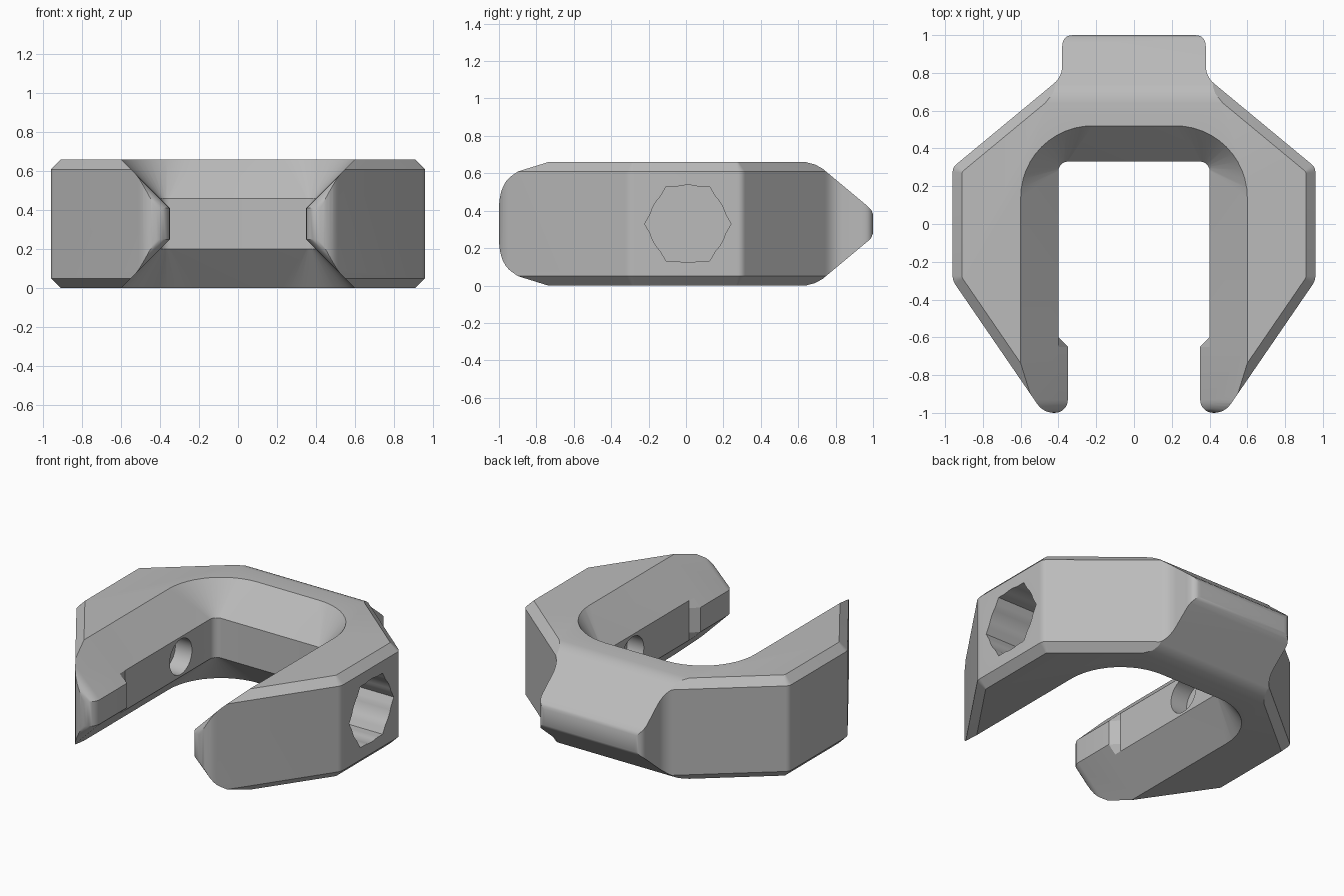
import bpy, bmesh
from math import sin, cos, pi, radians
from mathutils import Vector

if "Cube" in bpy.data.objects:
    bpy.data.objects.remove(bpy.data.objects["Cube"], do_unlink=True)

MID = 0.33     # half of the height
EDGE = 0.05    # outer chamfer


def loft(name, layers, axes="xyz"):
    """Solid through closed outlines of equal length; layers are (outline, level)."""
    bm = bmesh.new()
    rings = []
    for outline, level in layers:
        ring = []
        for a, b in outline:
            p = dict(zip(axes, (a, b, level)))
            ring.append(bm.verts.new((p["x"], p["y"], p["z"])))
        rings.append(ring)
    for low, high in zip(rings, rings[1:]):
        n = len(low)
        for i in range(n):
            j = (i + 1) % n
            bm.faces.new((low[i], low[j], high[j], high[i]))
    bm.faces.new(rings[0][::-1])
    bm.faces.new(rings[-1])
    bmesh.ops.recalc_face_normals(bm, faces=bm.faces)
    mesh = bpy.data.meshes.new(name)
    bm.to_mesh(mesh)
    bm.free()
    obj = bpy.data.objects.new(name, mesh)
    bpy.context.collection.objects.link(obj)
    return obj


def combine(target, tool, operation):
    mod = target.modifiers.new(operation, "BOOLEAN")
    mod.operation, mod.object, mod.solver = operation, tool, "EXACT"
    bpy.context.view_layer.objects.active = target
    bpy.ops.object.modifier_apply(modifier=mod.name)
    bpy.data.objects.remove(tool, do_unlink=True)


def mirrored(half):
    return half + [(-x, y) for x, y in reversed(half)]


def inset(points, d):
    """Move every side of a counterclockwise polygon inward by d."""
    result = []
    for i, p in enumerate(points):
        p = Vector(p)
        u = (p - Vector(points[i - 1])).normalized()
        v = (Vector(points[(i + 1) % len(points)]) - p).normalized()
        n1, n2 = Vector((-u.y, u.x)), Vector((-v.y, v.x))
        result.append(p + (n1 + n2) * d / (1 + n1.dot(n2)))
    return result


def rounded(points, reach, steps=6):
    """Round each corner, starting at distance reach from it."""
    result = []
    for i, p in enumerate(points):
        p = Vector(p)
        a = p + (Vector(points[i - 1]) - p).normalized() * reach[i]
        b = p + (Vector(points[(i + 1) % len(points)]) - p).normalized() * reach[i]
        for k in range(steps + 1):
            t = k / steps
            result.append(a * (1 - t) ** 2 + p * 2 * t * (1 - t) + b * t * t)
    return result


# Body: chamfered outline with the rear tab
corners = mirrored([(0.48, -1), (0.96, -0.3), (0.96, 0.3), (0.38, 0.78), (0.38, 1)])
reach = [0.06, 0.025, 0.025, 0.06, 0.06]
reach += reach[::-1]
wide = rounded(corners, reach)
narrow = rounded(inset(corners, EDGE), [r * 0.3 for r in reach])
body = loft("clip_body", [(narrow, 0), (wide, EDGE),
                          (wide, 2 * MID - EDGE), (narrow, 2 * MID)])

# Taper the rear above and below
taper = [(-1.1, MID + 0.1), (0.64, MID), (0.69, 0.317), (0.73, 0.295),
         (0.97, 0.095), (0.99, 0.075), (1.0, 0.05)]
taper[0] = (-1.1, MID)
side = [(y, MID + h) for y, h in taper] + [(y, MID - h) for y, h in reversed(taper)]
combine(body, loft("taper_cutter", [(side, -1.2), (side, 1.2)], "yzx"), "INTERSECT")


# Slot: flared above and below, with a narrower mouth between the tips
def slot(flare, mouth=0.0):
    w, back, r = 0.4 + 0.2 * flare, 0.33 + 0.19 * flare, 0.05 + 0.33 * flare
    tip, nose = w - mouth, 0.07
    half = [(tip + nose, -1.2)]
    for k in range(7):
        a = k * pi / 12
        half.append((tip + nose - nose * sin(a), nose - 1 - nose * cos(a)))
    half += [(tip, -0.65), (w, -0.6)]
    for k in range(13):
        a = k * pi / 24
        half.append((w - r + r * cos(a), back - r + r * sin(a)))
    return mirrored(half)


upper = [(slot(0, 0.05), MID + 0.08), (slot(0), MID + 0.13), (slot(1.2), MID + 0.37)]
lower = [(outline, 2 * MID - z) for outline, z in reversed(upper)]
combine(body, loft("slot_cutter", lower + upper), "DIFFERENCE")

# Outer pocket on the left arm: round, with six shallow corners
pocket = []
for k in range(72):
    a = k * pi / 36
    turn = (a % (pi / 3)) - pi / 6
    r = max(0.207, 0.2 / cos(turn))
    pocket.append((0.01 + r * cos(a), MID + r * sin(a)))
combine(body, loft("pocket_cutter", [(pocket, 0.62), (pocket, 1.1)], "yzx"), "DIFFERENCE")

# Round blind holes in both inner walls
hole = [(-0.02 + 0.115 * cos(k * pi / 20), MID + 0.115 * sin(k * pi / 20))
        for k in range(40)]
for s in (-1, 1):
    cutter = loft("hole_cutter", [(hole, s * 0.3), (hole, s * 0.52)], "yzx")
    combine(body, cutter, "DIFFERENCE")

# Single grey finish
grey = bpy.data.materials.new("light_grey")
grey.use_nodes = True
colour = (0.5, 0.5, 0.5, 1)
grey.diffuse_color = colour
grey.node_tree.nodes["Principled BSDF"].inputs["Base Color"].default_value = colour
body.data.materials.clear()
body.data.materials.append(grey)

bpy.ops.object.select_all(action="DESELECT")
body.select_set(True)
bpy.context.view_layer.objects.active = body
bpy.ops.object.shade_smooth_by_angle(angle=radians(25))
